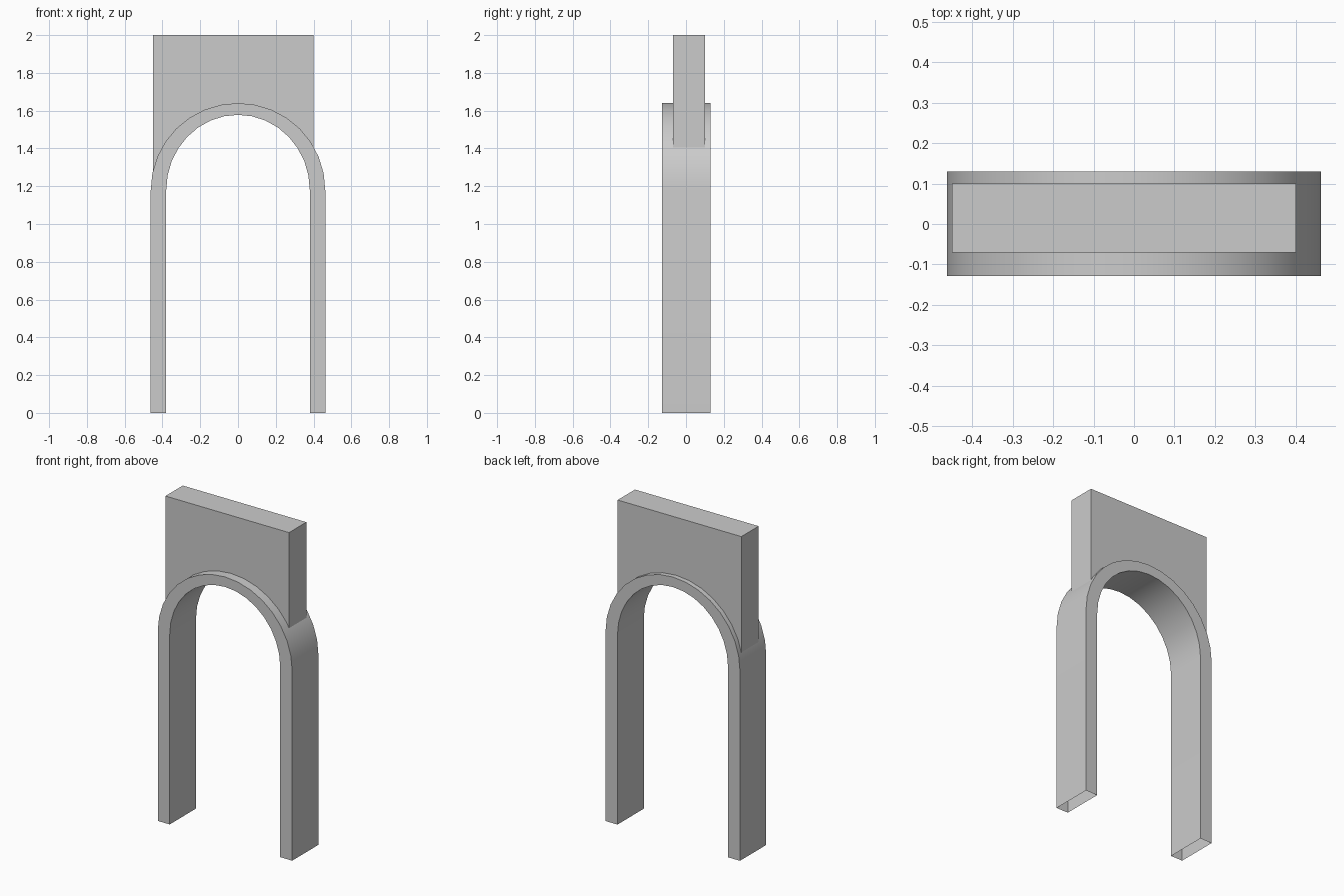
import bpy
from math import sin, cos, pi, asin, radians

if "Cube" in bpy.data.objects:
    bpy.data.objects.remove(bpy.data.objects["Cube"])


def sheet(name, rows, closed=False, caps=()):
    """Skin a list of equal-length vertex rows with quads."""
    n = len(rows[0])
    verts = [v for row in rows for v in row]
    faces = []
    for r in range(len(rows) - 1):
        for i in range(n if closed else n - 1):
            j = (i + 1) % n
            faces.append((r * n + i, r * n + j, (r + 1) * n + j, (r + 1) * n + i))
    faces += caps
    mesh = bpy.data.meshes.new(name)
    mesh.from_pydata(verts, [], faces)
    ob = bpy.data.objects.new(name, mesh)
    bpy.context.collection.objects.link(ob)
    bpy.context.view_layer.objects.active = ob
    ob.select_set(True)
    bpy.ops.object.mode_set(mode='EDIT')
    bpy.ops.mesh.select_all(action='SELECT')
    bpy.ops.mesh.normals_make_consistent(inside=False)
    bpy.ops.object.mode_set(mode='OBJECT')
    bpy.ops.object.shade_smooth_by_angle(angle=radians(15))
    ob.select_set(False)
    return ob


R, SPRING, SEG = 0.462, 1.18, 16

# arch band: hollow box section swept up, over and down, open at the feet
path = [(-1, None)] + [(-cos(pi * k / SEG), sin(pi * k / SEG)) for k in range(SEG + 1)] + [(1, None)]
rows = []
for c, s in path:
    xo, xi = R * c, 0.38 * c
    zo = 0 if s is None else SPRING + 0.46 * s
    zi = 0 if s is None else SPRING + 0.398 * s
    rows.append([(xo, -0.128, zo), (xo, 0.13, zo), (xi, 0.13, zi), (xi, -0.128, zi)])
sheet("arch_band", rows, closed=True)

# wall panel above the arch: its lower edge follows the outer curve
X0, X1, Y0, Y1, TOP = -0.45, 0.40, -0.07, 0.10, 2.0
xs = [X0] + [-R * cos(pi * k / SEG) for k in range(SEG + 1)
             if X0 + 0.005 < -R * cos(pi * k / SEG) < X1 - 0.005] + [X1]
low = [SPRING + 0.46 * cos(asin(x / R)) - 0.01 for x in xs]
n = len(xs)
wall = [[(x, Y0, z) for x, z in zip(xs, low)],
        [(x, Y0, TOP) for x in xs],
        [(x, Y1, TOP) for x in xs],
        [(x, Y1, z) for x, z in zip(xs, low)]]
ends = [(0, n, 2 * n, 3 * n), (n - 1, 4 * n - 1, 3 * n - 1, 2 * n - 1)]
sheet("upper_wall", wall, caps=ends)
